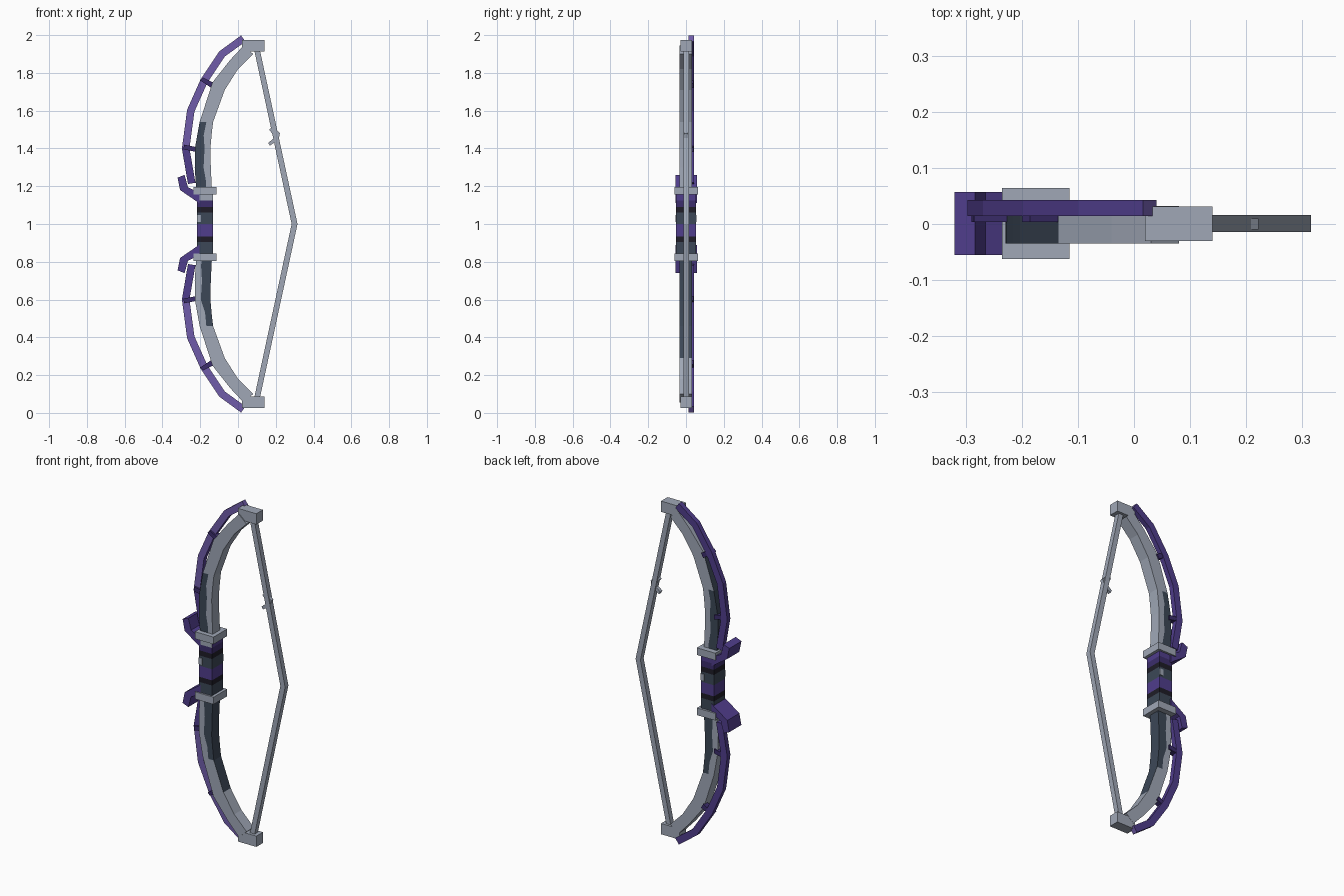
import bpy, bmesh
from mathutils import Vector

cube = bpy.data.objects.get("Cube")
if cube:
    bpy.data.objects.remove(cube, do_unlink=True)


def material(name, rgb):
    m = bpy.data.materials.new(name)
    m.use_nodes = True
    m.diffuse_color = (*rgb, 1)
    m.node_tree.nodes["Principled BSDF"].inputs["Base Color"].default_value = (*rgb, 1)
    return m


MATS = [material("light grey", (0.35, 0.39, 0.47)),
        material("dark slate", (0.045, 0.064, 0.095)),
        material("purple", (0.08, 0.047, 0.262)),
        material("light purple", (0.162, 0.107, 0.40)),
        material("deep purple", (0.045, 0.027, 0.15)),
        material("near black", (0.013, 0.012, 0.02))]
GREY, SLATE, PURPLE, LILAC, DEEP, BLACK = range(6)


def finish(name, bm, rule):
    bmesh.ops.recalc_face_normals(bm, faces=bm.faces)
    for f in bm.faces:
        f.material_index = rule(f)
    me = bpy.data.meshes.new(name)
    bm.to_mesh(me)
    bm.free()
    for m in MATS:
        me.materials.append(m)
    ob = bpy.data.objects.new(name, me)
    bpy.context.collection.objects.link(ob)
    return ob


def prism(name, points, y0, y1, colour):
    """Side outline in x and z, extruded through y."""
    bm = bmesh.new()
    front = [bm.verts.new((x, y0, z)) for x, z in points]
    back = [bm.verts.new((x, y1, z)) for x, z in points]
    bm.faces.new(front)
    bm.faces.new(back[::-1])
    for i in range(len(points)):
        j = (i + 1) % len(points)
        bm.faces.new((front[i], front[j], back[j], back[i]))
    rule = colour if callable(colour) else lambda f: colour
    return finish(name, bm, rule)


def box(name, x0, x1, y0, y1, z0, z1, colour):
    return prism(name, [(x0, z0), (x1, z0), (x1, z1), (x0, z1)], y0, y1, colour)


def ribbon(name, rows, y0, y1, rule):
    """Bent bar: each row holds the x, z points across its width."""
    bm = bmesh.new()
    grids = [[[bm.verts.new((x, y, z)) for x, z in row] for row in rows] for y in (y0, y1)]
    a, b = grids
    n = len(rows[0])
    for i in range(len(rows) - 1):
        for g in grids:
            for k in range(n - 1):
                bm.faces.new((g[i][k], g[i][k + 1], g[i + 1][k + 1], g[i + 1][k]))
        for k in (0, n - 1):
            bm.faces.new((a[i][k], a[i + 1][k], b[i + 1][k], b[i][k]))
    for i in (0, len(rows) - 1):
        for k in range(n - 1):
            bm.faces.new((a[i][k], a[i][k + 1], b[i][k + 1], b[i][k]))
    return finish(name, bm, rule)


def mid_x(z, path):
    """Middle of the limb at height z."""
    for (za, a0, a1), (zb, b0, b1) in zip(path, path[1:]):
        if za <= z <= zb:
            t = (z - za) / (zb - za)
            return (a0 + a1 + t * (b0 + b1 - a0 - a1)) / 2
    return path[-1][1]


# Limb stations: height, outer x, inner x
LIMB = [(1.12, -0.215, -0.135), (1.22, -0.224, -0.14), (1.3, -0.229, -0.144),
        (1.4, -0.228, -0.146), (1.47, -0.216, -0.14), (1.54, -0.203, -0.132)]
TIP = [((-0.135, 1.75), (-0.07, 1.71)), ((-0.04, 1.87), (0.0, 1.82)),
       ((0.03, 1.945), (0.08, 1.90))]
SPLITS = [0.6, 0.66, 0.55, 0.62, 0.45, 0.5]
ACCENT = [(-0.245, 1.215), (-0.277, 1.4), (-0.25, 1.6), (-0.18, 1.757),
          (-0.085, 1.9), (0.028, 1.982)]

for side, upper in (("upper", True), ("lower", False)):
    def flip(points):
        return [(x, z if upper else 2 - z) for x, z in points]

    def height(f):
        z = f.calc_center_median().z
        return z if upper else 2 - z

    # Main limb, slate on the outer half above and on the inner half below
    rows = []
    for (z, o, i), s in zip(LIMB, SPLITS):
        t = s if upper else 1 - s
        rows.append(flip([(o, z), (o + (i - o) * t, z), (i, z)]))
    for o, i in TIP:
        m = ((o[0] + i[0]) / 2, (o[1] + i[1]) / 2)
        rows.append(flip([o, m, i]))

    def limb_colour(f):
        c, h = f.calc_center_median(), height(f)
        if abs(f.normal.y) < 0.5:
            outer = f.normal.x < 0
            return SLATE if outer == upper and h < 1.7 else GREY
        if h > 1.54:
            return GREY
        return SLATE if (c.x < mid_x(h, LIMB)) == upper else GREY

    ribbon(side + "_limb", rows, -0.035, 0.032, limb_colour)

    # Purple outer rail, lighter on its front
    rows = []
    pts = [Vector(p) for p in ACCENT]
    for i, p in enumerate(pts):
        d = (pts[min(i + 1, len(pts) - 1)] - pts[max(i - 1, 0)]).normalized()
        w = Vector((-d.y, d.x)) * 0.02
        rows.append(flip([tuple(p + w), tuple(p - w)]))

    def rail_colour(f):
        lit = f.normal.y < -0.5 and height(f) > 1.42
        return LILAC if lit or height(f) > 1.975 else PURPLE

    ribbon(side + "_outer_rail", rows, 0.014, 0.043, rail_colour)

    # Struts between rail and limb
    prism(side + "_high_strut", flip([(-0.2, 1.76), (-0.185, 1.775), (-0.125, 1.745), (-0.14, 1.72)]),
          0.004, 0.04, DEEP)
    prism(side + "_low_strut", flip([(-0.29, 1.395), (-0.285, 1.42), (-0.21, 1.405), (-0.21, 1.38)]),
          0.004, 0.04, DEEP)

    # Hooked guard next to the grip
    prism(side + "_hook", flip([(-0.32, 1.245), (-0.283, 1.26), (-0.265, 1.195), (-0.205, 1.165),
                                (-0.205, 1.11), (-0.307, 1.18)]), -0.055, 0.057, PURPLE)

    # Tip block and clamp
    for part, x0, x1, y0, y1, z0, z1 in (("tip_block", 0.02, 0.14, -0.03, 0.031, 1.912, 1.975),
                                         ("clamp", -0.235, -0.115, -0.062, 0.064, 1.155, 1.197)):
        za, zb = (z0, z1) if upper else (2 - z1, 2 - z0)
        box(side + "_" + part, x0, x1, y0, y1, za, zb, GREY)

# Banded grip
BANDS = [(0.84, 0.905, SLATE), (0.905, 0.935, BLACK), (0.935, 1.0, PURPLE),
         (1.0, 1.06, SLATE), (1.06, 1.09, BLACK), (1.09, 1.125, DEEP)]
for n, (z0, z1, colour) in enumerate(BANDS):
    box("grip_band_%d" % (n + 1), -0.217, -0.132, -0.052, 0.052, z0, z1, colour)
box("grip_top", -0.217, -0.132, -0.052, 0.052, 1.125, 1.16,
    lambda f: GREY if f.normal.y < -0.5 else PURPLE)

# Worn patches on the grip
box("front_worn_patch", -0.217, -0.195, -0.055, -0.05, 1.01, 1.048, GREY)
box("back_worn_patch", -0.155, -0.132, 0.05, 0.055, 1.01, 1.048, GREY)

# Drawn string
prism("bowstring", [(0.086, 1.92), (0.116, 1.92), (0.315, 1.0), (0.116, 0.08),
                    (0.086, 0.08), (0.284, 1.0)], -0.014, 0.016, GREY)

# Small knot on the string
prism("string_knot", [(0.165, 1.5), (0.185, 1.515), (0.222, 1.48), (0.215, 1.45), (0.195, 1.46)],
      -0.01, 0.01, GREY)
prism("string_knot_end", [(0.16, 1.43), (0.168, 1.415), (0.2, 1.435), (0.192, 1.455)],
      -0.01, 0.01, GREY)
